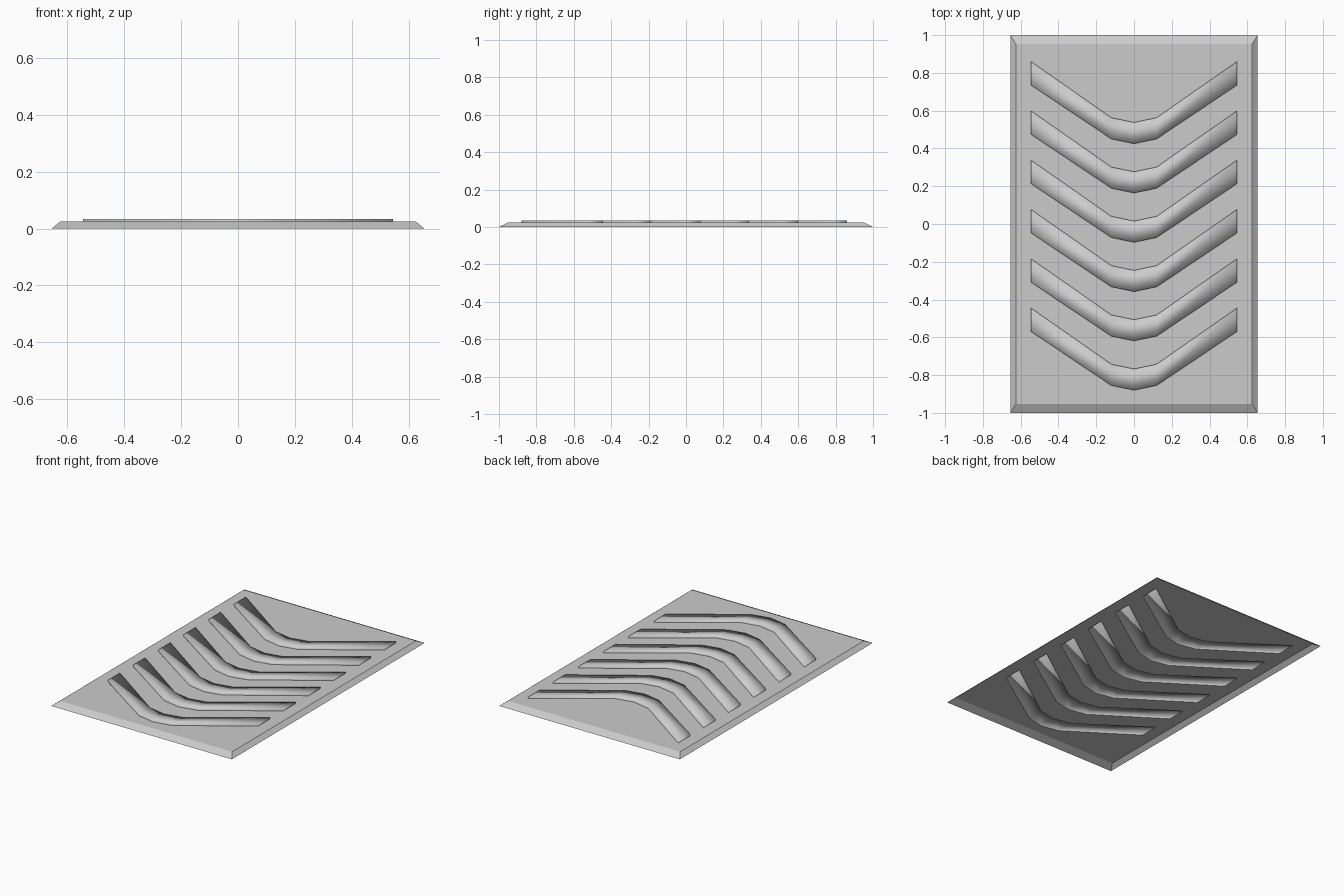
import bpy
import bmesh

if "Cube" in bpy.data.objects:
    bpy.data.objects.remove(bpy.data.objects["Cube"])

PLATE_Z, RIB_Z = 0.024, 0.034
HALF_X, HALF_Y = 0.655, 1.0        # outer rim at the ground
TOP_X, TOP_Y = 0.625, 0.953        # flat top, inside the sloped rim
RIBS, STEP = 6, 0.261

# Chevron section: x, front y, back y of the first (frontmost) rib
half = [(0.12, -0.855, -0.742), (0.545, -0.57, -0.445)]
CHEVRON = [(-x, f, b) for x, f, b in reversed(half)] + [(0, -0.88, -0.767)] + half


def make_object(name, bm):
    mesh = bpy.data.meshes.new(name)
    bm.to_mesh(mesh)
    bm.free()
    obj = bpy.data.objects.new(name, mesh)
    bpy.context.collection.objects.link(obj)
    return obj


def build_plate():
    # Flat sheet laid out around the chevron openings
    bm = bmesh.new()
    stations = [(-TOP_X,) + CHEVRON[0][1:]] + CHEVRON + [(TOP_X,) + CHEVRON[-1][1:]]
    columns = []
    for x, front, back in stations:
        ys = [-TOP_Y]
        for k in range(RIBS):
            ys += [front + k * STEP, back + k * STEP]
        ys.append(TOP_Y)
        columns.append([bm.verts.new((x, y, PLATE_Z)) for y in ys])
    last = len(columns) - 2
    for i in range(last + 1):
        a, b = columns[i], columns[i + 1]
        for j in range(len(a) - 1):
            if j % 2 == 1 and 0 < i < last:
                continue               # opening under a rib
            bm.faces.new((a[j], b[j], b[j + 1], a[j + 1]))

    # Sloped rim, open underneath
    def on_border(edge):
        p, q = (v.co for v in edge.verts)
        return any(abs(abs(p[n]) - t) < 1e-5 and abs(p[n] - q[n]) < 1e-5
                   for n, t in ((0, TOP_X), (1, TOP_Y)))
    border = [e for e in bm.edges if e.is_boundary and on_border(e)]
    result = bmesh.ops.extrude_edge_only(bm, edges=border)
    for v in result["geom"]:
        if isinstance(v, bmesh.types.BMVert):
            v.co = (v.co.x * HALF_X / TOP_X, v.co.y * HALF_Y / TOP_Y, 0)
    make_object("base_plate", bm)


def build_rib(index):
    # Raised hollow chevron: top strip plus side walls
    bm = bmesh.new()
    dy = index * STEP
    outline = [(x, f + dy) for x, f, b in CHEVRON]
    outline += [(x, b + dy) for x, f, b in reversed(CHEVRON)]
    low = [bm.verts.new((x, y, PLATE_Z)) for x, y in outline]
    top = [bm.verts.new((x, y, RIB_Z)) for x, y in outline]
    n = len(outline)
    for i in range(n):
        j = (i + 1) % n
        bm.faces.new((low[i], low[j], top[j], top[i]))
    for i in range(n // 2 - 1):
        bm.faces.new((top[i], top[i + 1], top[n - 2 - i], top[n - 1 - i]))
    for f in bm.faces:
        f.smooth = True
    make_object(f"chevron_rib_{index + 1}", bm)


build_plate()
for k in range(RIBS):
    build_rib(k)
